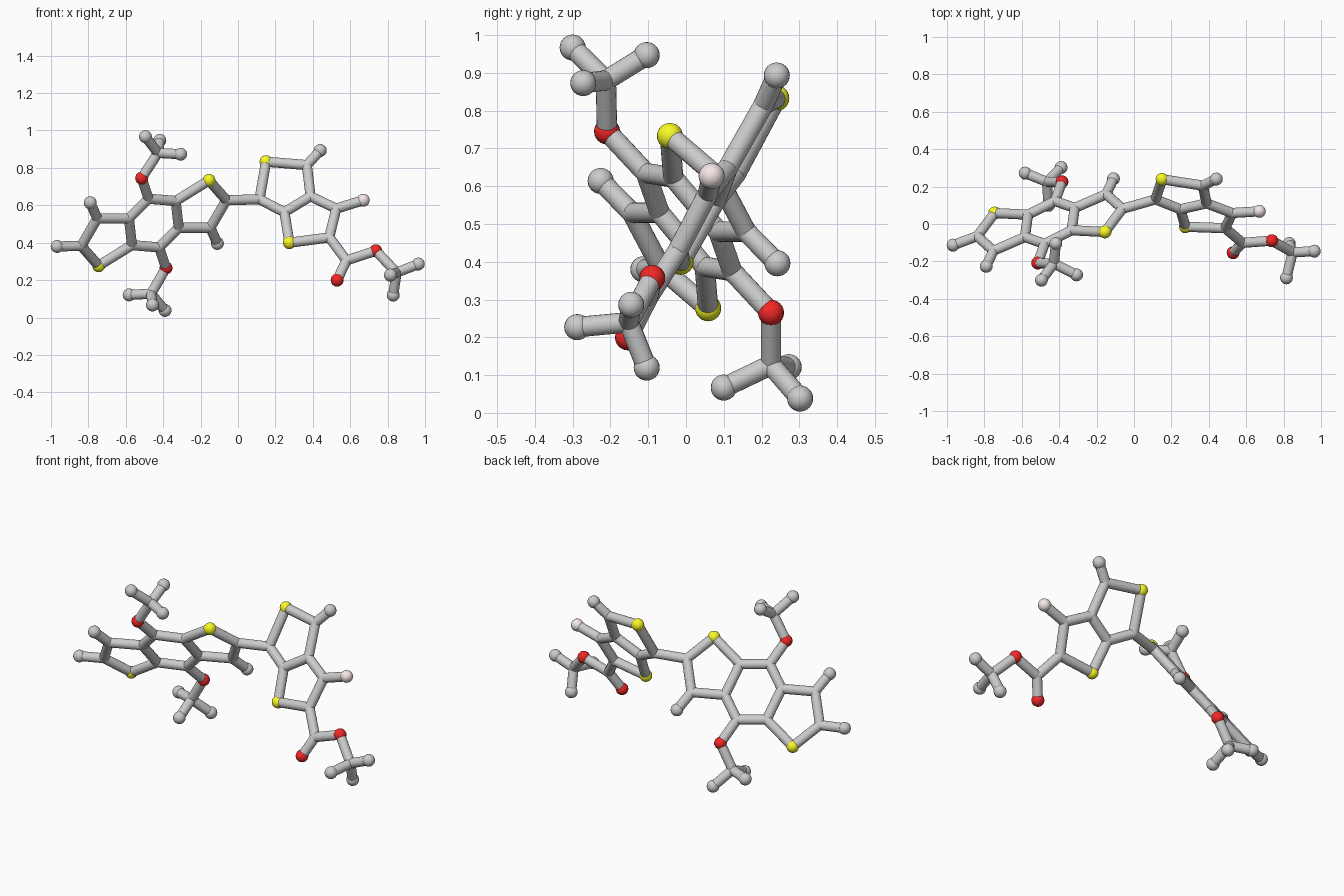
import bpy, bmesh
from mathutils import Vector, Matrix

if "Cube" in bpy.data.objects:
    bpy.data.objects.remove(bpy.data.objects["Cube"])

STICK, BALL = 0.027, 0.0345
atoms, bonds = {}, []


def add(name, kind, x, y, z):
    atoms[name] = (kind, Vector((x, y, z)))


def left_y(x, z):      # plane of the three fused rings on the left
    return 0.008 + 0.436 * (x + 0.45) - 0.786 * (z - 0.505)


def right_y(x, z):     # plane of the two fused rings on the right
    return -0.11 * x + 0.554 * z - 0.206


# left ring system: one half, then turned half a turn about its centre
half = {"top": ("joint", -.478, .635), "ox": ("red", -.515, .745),
        "c": ("joint", -.583, .53), "d": ("joint", -.567, .387),
        "b": ("joint", -.752, .53), "hb": ("grey", -.79, .614),
        "a": ("joint", -.838, .383), "s": ("yellow", -.745, .277)}
for n, (k, x, z) in half.items():
    add(n + "0", k, x, left_y(x, z), z)
    x, z = -.9 - x, 1.01 - z
    add(n + "1", k, x, left_y(x, z), z)
for i, j in (("0", "1"), ("1", "0")):
    for pair in "top-ox top-c c-d c-b b-a b-hb a-s s-d".split():
        p, q = pair.split("-")
        bonds.append((p + i, q + i))
    bonds.append(("top" + i, "d" + j))
add("tip", "grey", -.967, -.113, .38)
bonds.append(("a0", "tip"))

# right ring system
for n, k, x, z in (("r1", "joint", .115, .632), ("rs1", "yellow", .15, .833),
                   ("r2", "joint", .368, .815), ("rh", "grey", .44, .893),
                   ("r3", "joint", .388, .648), ("r4", "joint", .248, .563),
                   ("rs2", "yellow", .275, .4), ("r5", "joint", .488, .428),
                   ("r6", "joint", .525, .582), ("rf", "pink", .67, .627),
                   ("e1", "joint", .58, .305), ("eo1", "red", .53, .2),
                   ("eo2", "red", .737, .357)):
    add(n, k, x, right_y(x, z), z)
for pair in ("a1-r1 r1-rs1 rs1-r2 r2-rh r2-r3 r3-r4 r4-r1 r4-rs2 rs2-r5 "
             "r5-r6 r6-r3 r6-rf r5-e1 e1-eo1 e1-eo2").split():
    bonds.append(tuple(pair.split("-")))

# three-pronged end groups: parent atom, hub, prongs
groups = [("ox0", (-.428, -.212, .88),
           ((-.495, -.3, .967), (-.418, -.104, .947), (-.307, -.272, .873))),
          ("ox1", (-.465, .225, .127),
           ((-.582, .272, .121), (-.39, .302, .038), (-.457, .1, .067))),
          ("eo2", (.848, -.152, .24),
           ((.964, -.145, .286), (.815, -.288, .227), (.83, -.104, .12)))]
for g, (parent, hub, prongs) in enumerate(groups):
    h = f"hub{g}"
    add(h, "joint", *hub)
    bonds.append((parent, h))
    for i, p in enumerate(prongs):
        add(f"prong{g}{i}", "grey", *p)
        bonds.append((h, f"prong{g}{i}"))


def finish(bm, name, colour=None):
    mesh = bpy.data.meshes.new(name)
    bm.to_mesh(mesh)
    bm.free()
    for f in mesh.polygons:
        f.use_smooth = True
    if colour:
        mat = bpy.data.materials.new(name + "_colour")
        mat.diffuse_color = colour
        mat.use_nodes = True
        mat.node_tree.nodes["Principled BSDF"].inputs["Base Color"].default_value = mat.diffuse_color
        mesh.materials.append(mat)
    bpy.context.collection.objects.link(bpy.data.objects.new(name, mesh))


# balls and rounded joints
for kind, name, radius, colour in (
        ("joint", "stick_joints", STICK, None),
        ("grey", "grey_balls", BALL, None),
        ("red", "red_balls", BALL, (.9, .02, .02, 1)),
        ("yellow", "yellow_balls", BALL, (.95, .95, .02, 1)),
        ("pink", "pink_ball", BALL, (.92, .8, .8, 1))):
    bm = bmesh.new()
    for k, p in atoms.values():
        if k == kind:
            bmesh.ops.create_uvsphere(bm, u_segments=20, v_segments=12,
                                      radius=radius, matrix=Matrix.Translation(p))
    finish(bm, name, colour)

# connecting sticks
bm = bmesh.new()
for a, b in bonds:
    p, q = atoms[a][1], atoms[b][1]
    d = q - p
    m = Matrix.Translation((p + q) / 2) @ d.to_track_quat('Z', 'Y').to_matrix().to_4x4()
    bmesh.ops.create_cone(bm, segments=20, radius1=STICK, radius2=STICK,
                          depth=d.length, matrix=m)
finish(bm, "sticks")
